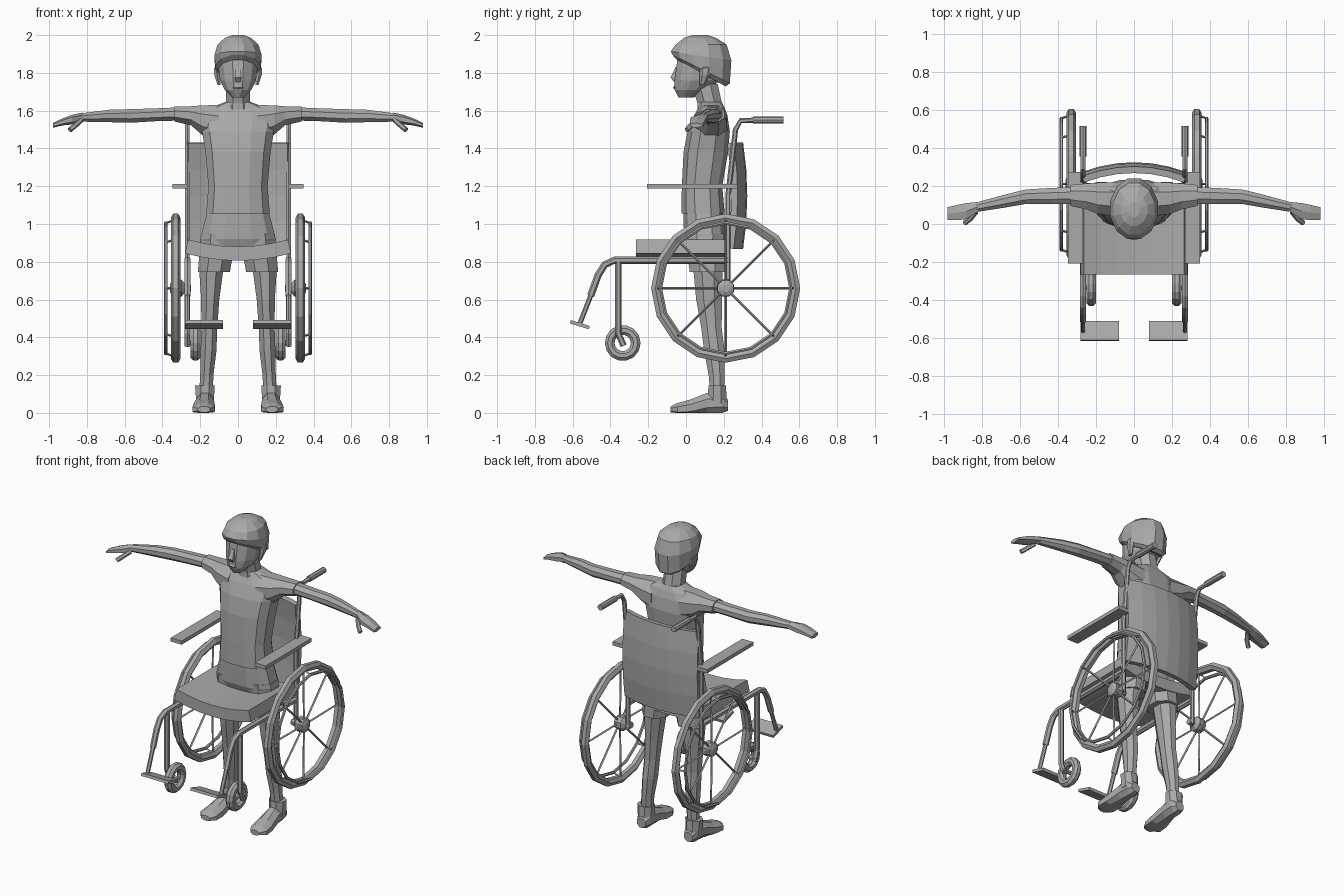
import bpy, bmesh, math
from mathutils import Matrix, Vector

cube = bpy.data.objects.get("Cube")
if cube:
    bpy.data.objects.remove(cube)

grey = bpy.data.materials.new("plain grey")
grey.use_nodes = True
COLOUR = (0.4, 0.4, 0.4, 1)
grey.diffuse_color = COLOUR
grey.node_tree.nodes["Principled BSDF"].inputs["Base Color"].default_value = COLOUR


def finish(name, bm):
    bmesh.ops.recalc_face_normals(bm, faces=bm.faces)
    mesh = bpy.data.meshes.new(name)
    bm.to_mesh(mesh)
    bm.free()
    mesh.materials.append(grey)
    obj = bpy.data.objects.new(name, mesh)
    bpy.context.collection.objects.link(obj)
    return obj


def loft(name, rings, axis=2, n=8, side=1, power=1.0):
    """Skin rings (x, y, z, radius, radius, tilt) lying across the given axis."""
    bm = bmesh.new()
    p, q = [i for i in range(3) if i != axis]
    grow = math.cos(math.pi / n) ** power
    loops = []
    for x, y, z, rp, rq, *tilt in rings:
        loop = []
        for k in range(n):
            a = math.tau * (k + 0.5) / n
            c, s = math.cos(a), math.sin(a)
            co = Vector((x, y, z))
            co[p] += rp * math.copysign(abs(c) ** power, c) / grow
            dq = rq * math.copysign(abs(s) ** power, s) / grow
            co[q] += dq
            co[axis] += dq * tilt[0] if tilt else 0
            co.x *= side
            co.z = max(co.z, 0)
            loop.append(bm.verts.new(co))
        loops.append(loop)
    for lo, hi in zip(loops, loops[1:]):
        for k in range(n):
            j = (k + 1) % n
            bm.faces.new((lo[k], lo[j], hi[j], hi[k]))
    bm.faces.new(loops[0])
    bm.faces.new(loops[-1])
    return finish(name, bm)


def tube(name, points, radius, n=6, side=1):
    """Round tube with mitred bends along a list of points."""
    bm = bmesh.new()
    pts = [Vector((x * side, y, z)) for x, y, z in points]
    loops = []
    for i, pt in enumerate(pts):
        d = (pts[min(i + 1, len(pts) - 1)] - pts[max(i - 1, 0)]).normalized()
        ref = Vector((1, 0, 0)) if abs(d.x) < 0.8 else Vector((0, 1, 0))
        u = d.cross(ref).normalized()
        v = d.cross(u)
        loops.append([bm.verts.new(pt + radius * (u * math.cos(math.tau * k / n)
                      + v * math.sin(math.tau * k / n))) for k in range(n)])
    for lo, hi in zip(loops, loops[1:]):
        for k in range(n):
            j = (k + 1) % n
            bm.faces.new((lo[k], lo[j], hi[j], hi[k]))
    bm.faces.new(loops[0])
    bm.faces.new(loops[-1])
    return finish(name, bm)


def ring(name, centre, major, minor, segments, sections):
    """Wheel-like ring standing upright, its axle along x."""
    x, y, z = centre
    pts = [(x, y + major * math.cos(math.tau * k / segments),
            z + major * math.sin(math.tau * k / segments)) for k in range(segments)]
    bm = bmesh.new()
    loops = []
    for px, py, pz in pts:
        out = Vector((0, py - y, pz - z)).normalized()
        loops.append([bm.verts.new(Vector((px, py, pz)) + minor * (
            out * math.cos(math.tau * (k + .5) / sections)
            + Vector((1, 0, 0)) * math.sin(math.tau * (k + .5) / sections)))
            for k in range(sections)])
    for i, lo in enumerate(loops):
        hi = loops[(i + 1) % segments]
        for k in range(sections):
            j = (k + 1) % sections
            bm.faces.new((lo[k], lo[j], hi[j], hi[k]))
    return finish(name, bm)


def box(name, centre, size, tilt=0.0):
    bm = bmesh.new()
    bmesh.ops.create_cube(bm, size=1, matrix=Matrix.Translation(centre)
                          @ Matrix.Rotation(tilt, 4, "X") @ Matrix.Diagonal((*size, 1)))
    return finish(name, bm)


def sheet(name, shape, nu, nv, thickness):
    """Curved padded sheet; shape maps u, v in -1..1 to a point."""
    bm = bmesh.new()
    bmesh.ops.create_grid(bm, x_segments=nu, y_segments=nv, size=1)
    for v in bm.verts:
        v.co = shape(v.co.x, v.co.y)
    obj = finish(name, bm)
    pad = obj.modifiers.new("padding", "SOLIDIFY")
    pad.thickness, pad.offset = thickness, 0
    return obj


# Head, hair and neck
loft("head", [(0, 0, 1.67, .03, .04), (0, .03, 1.71, .07, .09), (0, .06, 1.76, .095, .12),
              (0, .08, 1.84, .105, .13), (0, .08, 1.92, .1, .12)], n=12)
loft("hair", [(0, .08, 1.8, .1, .13, -.55), (0, .08, 1.82, .12, .152, -.5),
              (0, .08, 1.89, .125, .16, -.15), (0, .08, 1.95, .108, .135),
              (0, .075, 1.985, .07, .085), (0, .075, 2, .03, .04)], n=12)
loft("neck", [(0, .13, 1.58, .08, .07), (0, .125, 1.64, .065, .065),
              (0, .1, 1.74, .062, .068)], n=8)
loft("nose", [(0, -.045, 1.83, .01, .01), (0, -.062, 1.775, .018, .02),
              (0, -.05, 1.752, .014, .014)], n=4)
loft("mouth", [(0, -.05, 1.735, .02, .01), (0, -.052, 1.722, .028, .014),
               (0, -.045, 1.708, .018, .01)], n=6)

# Shirt and hips
loft("shirt", [(0, .09, 1.055, .168, .115), (0, .085, 1.2, .157, .107), (0, .105, 1.38, .172, .118),
               (0, .12, 1.49, .19, .112), (0, .13, 1.57, .2, .09), (0, .135, 1.615, .15, .07),
               (0, .13, 1.645, .07, .06)], n=12, power=.75)
loft("shorts_hips", [(0, .115, .83, .19, .09), (0, .1, .92, .2, .11), (0, .09, 1.08, .16, .105)],
     n=12, power=.75)

for s, label in ((1, "left"), (-1, "right")):
    # Ears
    loft(label + "_ear", [(.1, .085, 1.735, .008, .012), (.112, .1, 1.79, .014, .025),
                          (.114, .105, 1.825, .012, .025), (.105, .1, 1.845, .006, .015)],
         n=6, side=s)

    # Arms and hands
    loft(label + "_sleeve", [(.1, .13, 1.53, .09, .1), (.19, .135, 1.55, .082, .078),
                             (.25, .145, 1.573, .068, .05), (.335, .15, 1.582, .055, .04)],
         axis=0, side=s)
    loft(label + "_arm", [(.3, .15, 1.583, .045, .035), (.44, .147, 1.578, .042, .034),
                          (.57, .143, 1.572, .038, .036), (.68, .12, 1.572, .034, .033),
                          (.83, .088, 1.564, .025, .022)], axis=0, side=s)
    loft(label + "_palm", [(.82, .09, 1.565, .026, .022), (.88, .068, 1.552, .042, .022),
                           (.93, .06, 1.54, .04, .016), (.98, .054, 1.522, .034, .011)],
         axis=0, n=6, side=s)
    tube(label + "_thumb", [(.83, .065, 1.55), (.86, .028, 1.523), (.89, .005, 1.498)],
         .014, side=s)

    # Legs and shoes
    loft(label + "_shorts_leg", [(.128, .115, .745, .085, .095), (.118, .11, .82, .088, .1),
                                 (.105, .1, .95, .09, .1)], side=s)
    loft(label + "_leg", [(.17, .165, .1, .036, .036), (.165, .162, .2, .035, .042),
                          (.156, .15, .33, .042, .054), (.152, .135, .45, .042, .054),
                          (.147, .122, .6, .048, .068), (.14, .115, .8, .068, .08)], side=s)
    loft(label + "_ankle_cuff", [(.175, .165, .05, .046, .052), (.175, .165, .145, .052, .046)],
         side=s)
    loft(label + "_shoe", [(.172, .222, .04, .03, .03), (.172, .19, .055, .045, .055),
                           (.175, .11, .05, .047, .055), (.18, .02, .025, .057, .045),
                           (.184, -.045, .018, .058, .034), (.18, -.082, .018, .032, .016)],
         axis=1, side=s)

    # Big wheels: tyre, hand rim, hub and spokes
    ring(label + "_tyre", (s * .33, .21, .66), .372, .026, 16, 6)
    ring(label + "_hand_rim", (s * .382, .21, .66), .345, .01, 16, 6)
    loft(label + "_hub", [(.25, .21, .66, .018, .018), (.28, .21, .66, .024, .024),
                          (.3, .21, .66, .045, .045), (.35, .21, .66, .042, .042),
                          (.36, .21, .66, .02, .02)], axis=0, side=s)
    for k in range(8):
        c, d = math.cos(math.tau * k / 8), math.sin(math.tau * k / 8)
        tube(f"{label}_spoke_{k}", [(r_x, .21 + r * c, .66 + r * d)
             for r_x, r in ((.335, .03), (.33, .36))], .007, n=4, side=s)
        tube(f"{label}_rim_bracket_{k}", [(r_x, .21 + r * c, .66 + r * d)
             for r_x, r in ((.34, .36), (.382, .345))], .006, n=4, side=s)

    # Chair frame
    tube(label + "_back_post", [(.268, .222, .64), (.268, .222, 1.15), (.268, .245, 1.35),
                                (.268, .262, 1.5), (.268, .29, 1.547), (.268, .38, 1.55)],
         .014, side=s)
    tube(label + "_push_grip", [(.268, .355, 1.55), (.268, .515, 1.55)], .019, n=8, side=s)
    tube(label + "_side_rail", [(.268, .222, .808), (.268, -.38, .808), (.268, -.43, .785),
                                (.268, -.465, .73), (.268, -.505, .62)], .019, side=s)
    tube(label + "_footrest_tube", [(.268, -.495, .645), (.268, -.565, .465)], .013, side=s)
    box(label + "_footplate", (s * .18, -.562, .467), (.2, .105, .018), -.3)
    box(label + "_armrest", (s * .307, .033, 1.2), (.08, .48, .024))

    # Front caster on its one-sided fork
    tube(label + "_caster_fork", [(.268, -.358, .8), (.268, -.358, .42), (.268, -.33, .355)],
         .017, side=s)
    tube(label + "_caster_axle", [(.275, -.335, .37), (.2, -.335, .37)], .014, side=s)
    ring(label + "_caster_tyre", (s * .225, -.335, .37), .069, .028, 14, 8)

# Seat and backrest
sheet("seat", lambda u, v: (.272 * u, -.025 + .24 * v, .843 + .038 * u * u), 6, 1, .075)
sheet("backrest", lambda u, v: (.268 * u, .235 + .05 * (1 - u * u) + .022 * (1 - v * v),
                                1.15 + .28 * v), 6, 4, .035)
